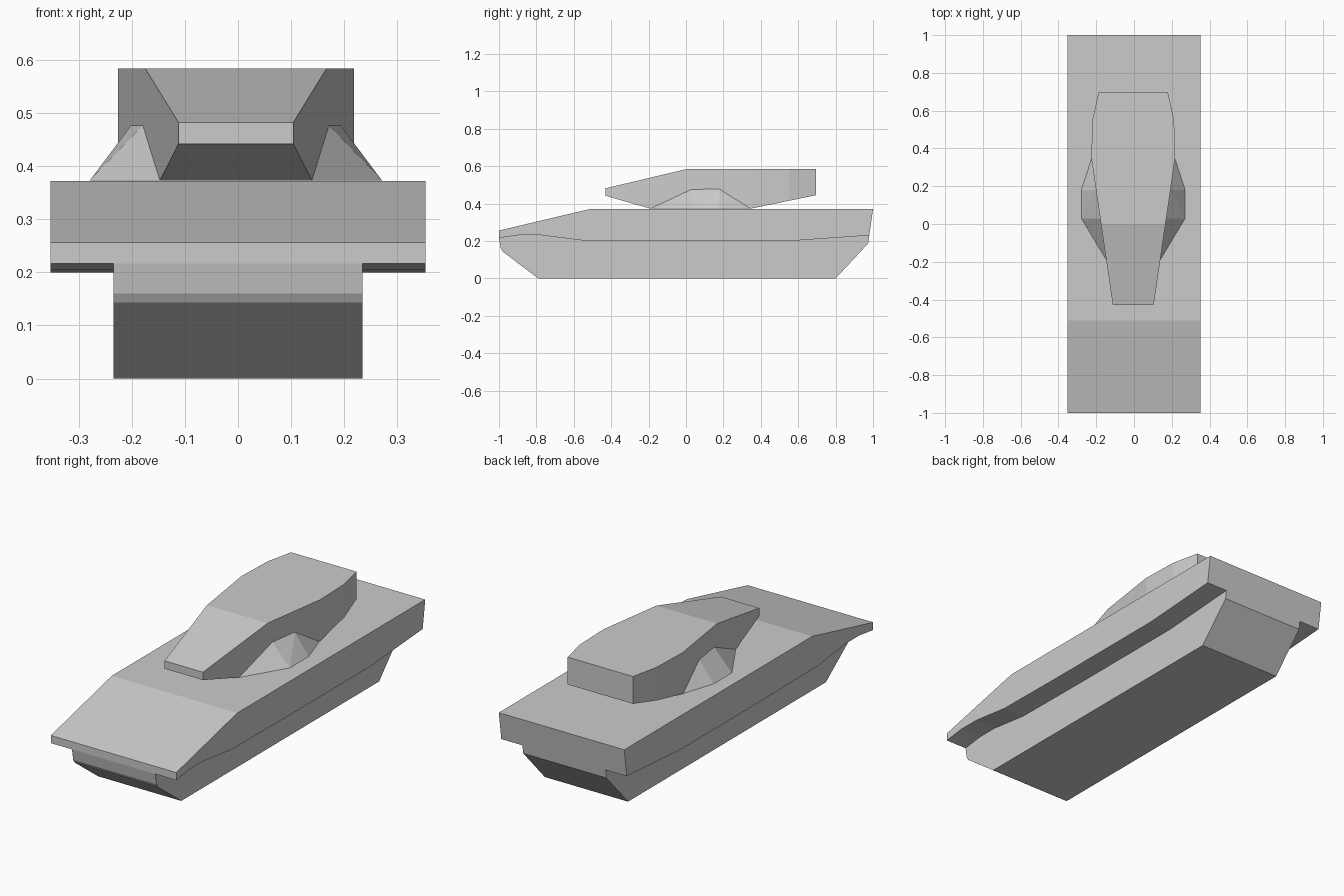
import bpy, bmesh
from mathutils import Vector

if "Cube" in bpy.data.objects:
    bpy.data.objects.remove(bpy.data.objects["Cube"])


def finish(bm, name):
    bmesh.ops.remove_doubles(bm, verts=bm.verts, dist=1e-4)
    bmesh.ops.recalc_face_normals(bm, faces=bm.faces)
    me = bpy.data.meshes.new(name)
    bm.to_mesh(me)
    bm.free()
    ob = bpy.data.objects.new(name, me)
    bpy.context.collection.objects.link(ob)
    return ob


def face(bm, pts):
    bm.faces.new([bm.verts.new(p) for p in pts])


def strip(bm, profile, x0, x1):
    # sweep an open (y, z) profile along x
    for (ya, za), (yb, zb) in zip(profile, profile[1:]):
        face(bm, [(x0, ya, za), (x1, ya, za), (x1, yb, zb), (x0, yb, zb)])


# Hull: wide upper body over a narrower lower tub
INNER, OUTER = 0.234, 0.353
deck = [(0.98, 0.23), (1, 0.372), (-0.51, 0.372), (-1, 0.256), (-1, 0.217)]
under = [(-1, 0.217), (-0.89, 0.232), (-0.78, 0.232), (-0.56, 0.204),
         (-0.1, 0.2), (0.55, 0.2), (0.98, 0.23)]
tub = [(-1, 0.217), (-0.99, 0.16), (-0.98, 0.143), (-0.79, 0),
       (0.8, 0), (0.974, 0.187), (0.98, 0.23)]

bm = bmesh.new()
strip(bm, deck, -INNER, INNER)
strip(bm, tub, -INNER, INNER)
for s in (-1, 1):
    strip(bm, deck, s * INNER, s * OUTER)
    strip(bm, under, s * INNER, s * OUTER)
    face(bm, [(s * OUTER, y, z) for y, z in deck + under[1:-1]])
    face(bm, [(s * INNER, y, z) for y, z in tub + under[-2:0:-1]])
finish(bm, "hull")

# Turret: plan outline extruded up, then sloped by plane cuts
CX, BASE, ROOF = -0.004, 0.373, 0.584
half = [(0.108, -0.43), (0.222, 0.35), (0.216, 0.55), (0.184, 0.695)]
plan = half + [(-x, y) for x, y in reversed(half)]
bm = bmesh.new()
floor = bm.faces.new([bm.verts.new((CX + x, y, BASE)) for x, y in plan])
top = bmesh.ops.extrude_face_region(bm, geom=[floor], use_keep_orig=True)["geom"]
bmesh.ops.translate(bm, vec=(0, 0, ROOF - BASE),
                    verts=[v for v in top if isinstance(v, bmesh.types.BMVert)])
bmesh.ops.recalc_face_normals(bm, faces=bm.faces)
cuts = [((0, 0.584), (-0.43, 0.482), 1),
        ((-0.19, BASE), (-0.43, 0.442), -1),
        ((0.345, BASE), (0.695, 0.445), -1)]
for (y0, z0), (y1, z1), up in cuts:
    n = Vector((0, -(z1 - z0), y1 - y0)).normalized()
    if n.z * up < 0:
        n = -n
    bmesh.ops.bisect_plane(bm, geom=bm.verts[:] + bm.edges[:] + bm.faces[:], dist=1e-5,
                           plane_co=(0, y0, z0), plane_no=n, clear_outer=True)
    bmesh.ops.holes_fill(bm, edges=[e for e in bm.edges if e.is_boundary], sides=0)
finish(bm, "turret")

# Faceted cheek wedges on the turret sides
for s, label in ((-1, "left"), (1, "right")):
    bm = bmesh.new()
    for x, y, z in [(0.143, -0.19, BASE), (0.275, 0.03, BASE), (0.275, 0.18, BASE),
                    (0.221, 0.345, BASE), (0.175, 0.03, 0.477), (0.197, 0.18, 0.477)]:
        bm.verts.new((CX + s * x, y, z))
    bmesh.ops.convex_hull(bm, input=bm.verts[:])
    finish(bm, label + "_turret_cheek")
